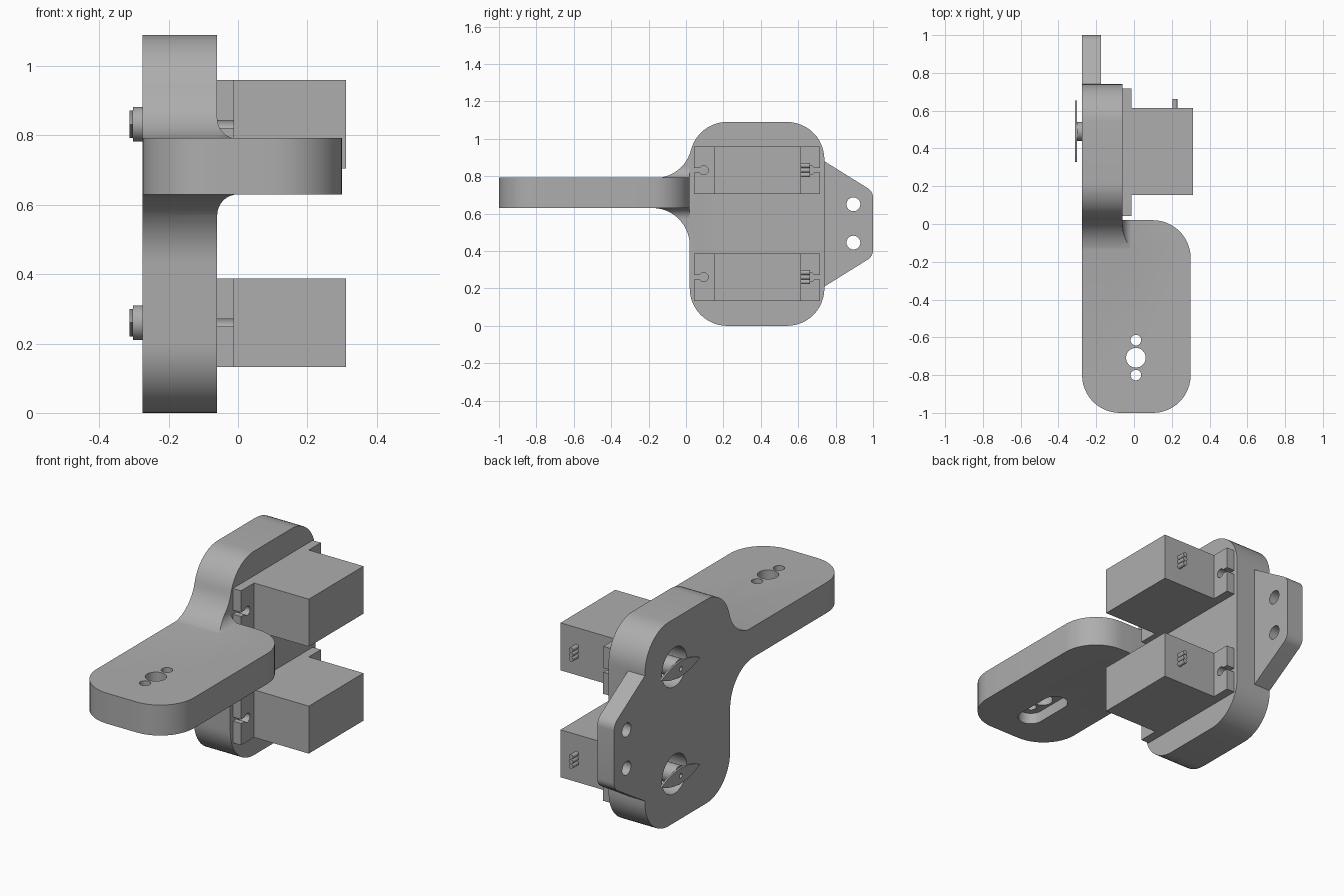
import bpy, bmesh
from math import cos, sin, radians

cube = bpy.data.objects.get("Cube")
if cube:
    bpy.data.objects.remove(cube, do_unlink=True)

grey = bpy.data.materials.new("plain grey")
grey.use_nodes = True
colour = (0.42, 0.42, 0.42, 1)
grey.diffuse_color = colour
grey.node_tree.nodes["Principled BSDF"].inputs["Base Color"].default_value = colour


def arc(u, v, r, start, end, steps=12):
    angles = [radians(start + (end - start) * i / steps) for i in range(steps + 1)]
    return [(u + r * cos(a), v + r * sin(a)) for a in angles]


def circle(u, v, r):
    return arc(u, v, r, 0, 360, 32)[:-1]


def rect(u0, u1, v0, v1):
    return [(u0, v0), (u1, v0), (u1, v1), (u0, v1)]


def prism(name, outline, axis, low, high):
    """Extrude a closed 2D outline along an axis."""
    place = {"x": lambda u, v, t: (t, u, v),
             "y": lambda u, v, t: (u, t, v),
             "z": lambda u, v, t: (u, v, t)}[axis]
    bm = bmesh.new()
    ends = [[bm.verts.new(place(u, v, t)) for u, v in outline] for t in (low, high)]
    bm.faces.new(ends[0])
    bm.faces.new(ends[1])
    for i in range(len(outline)):
        bm.faces.new((ends[0][i - 1], ends[0][i], ends[1][i], ends[1][i - 1]))
    bmesh.ops.recalc_face_normals(bm, faces=bm.faces)
    mesh = bpy.data.meshes.new(name)
    bm.to_mesh(mesh)
    bm.free()
    obj = bpy.data.objects.new(name, mesh)
    bpy.context.collection.objects.link(obj)
    mesh.materials.append(grey)
    return obj


def combine(obj, other, operation="DIFFERENCE"):
    """Apply a boolean and discard the second object."""
    mod = obj.modifiers.new("boolean", "BOOLEAN")
    mod.operation, mod.object, mod.solver = operation, other, "EXACT"
    bpy.context.view_layer.objects.active = obj
    bpy.ops.object.modifier_apply(modifier=mod.name)
    bpy.data.objects.remove(other, do_unlink=True)


def smooth(obj):
    bpy.ops.object.select_all(action="DESELECT")
    obj.select_set(True)
    bpy.context.view_layer.objects.active = obj
    bpy.ops.object.shade_smooth_by_angle(angle=radians(30))


LEFT_FACE, RIGHT_FACE = -0.06, -0.275
SERVO_HEIGHTS = (0.26, 0.832)
SHAFT_Y = 0.49

# Upright plate: rounded block sweeping into the arm
plate_outline = (arc(0.22, 0.2, 0.2, 180, 270) + arc(0.54, 0.2, 0.2, 270, 360)
                 + arc(0.54, 0.89, 0.2, 0, 90) + arc(0.22, 0.89, 0.2, 90, 165.5)
                 + arc(-0.167, 0.99, 0.2, -14.5, -90)[1:]
                 + arc(-0.18, 0.43, 0.2, 90, 0))
bracket = prism("bracket", plate_outline, "x", RIGHT_FACE, LEFT_FACE)

# Small side fillets where the plate meets the arm
fillet = prism("side_fillet", plate_outline, "x", LEFT_FACE - 0.01, 0.02)
fillet_profile = (arc(0, 0.85, 0.06, 270, 180, 8) + [(-0.08, 0.85), (-0.08, 0.57)]
                  + arc(0, 0.57, 0.06, 180, 90, 8))
combine(fillet, prism("fillet_shape", fillet_profile, "y", -0.3, 0.02), "INTERSECT")

# Horizontal arm with three rounded corners
arm_outline = (arc(-0.075, -0.8, 0.2, 180, 270) + arc(0.1, -0.8, 0.2, 270, 360)
               + arc(0.1, -0.18, 0.2, 0, 90) + [(RIGHT_FACE, 0.02)])
arm = prism("arm", arm_outline, "z", 0.63, 0.793)

# Mounting tab at the back
tab_outline = ([(0.7, 0.184), (0.74, 0.21)] + arc(0.94, 0.405, 0.06, -57, 0, 6)
               + arc(0.94, 0.685, 0.06, 0, 57, 6) + [(0.74, 0.88), (0.7, 0.906)])
tab = prism("mounting_tab", tab_outline, "x", RIGHT_FACE, -0.175)
for part in (arm, fillet, tab):
    combine(bracket, part, "UNION")

# Holes through the tab, around the shafts and in the arm
for z in (0.445, 0.65):
    combine(bracket, prism("hole", circle(0.895, z, 0.037), "x", -0.4, 0))
for z in SERVO_HEIGHTS:
    combine(bracket, prism("hole", circle(SHAFT_Y, z, 0.105), "x", -0.4, -0.13))
slot = arc(0.01, -0.8, 0.065, 180, 360) + arc(0.01, -0.61, 0.065, 0, 180)
combine(bracket, prism("slot", slot, "z", 0.5, 0.69))
for y, r in ((-0.8, 0.028), (-0.708, 0.052), (-0.615, 0.028)):
    combine(bracket, prism("hole", circle(0.01, y, r), "z", 0.5, 0.9))
smooth(bracket)

for place, z in zip(("lower", "upper"), SERVO_HEIGHTS):
    # Motor case, its connector pins and slotted flange
    prism(place + "_motor_case", rect(0.153, 0.615, z - 0.127, z + 0.127), "x", -0.015, 0.312)
    for i in (-1, 0, 1):
        pin = prism(place + "_connector_pin", circle(0.217, z + i * 0.025, 0.0125),
                    "y", 0.6, 0.663)
        smooth(pin)
    flange = prism(place + "_flange", rect(0.043, 0.717, z - 0.127, z + 0.127),
                   "x", LEFT_FACE, -0.012)
    for y, edge in ((0.095, 0), (0.665, 0.8)):
        combine(flange, prism("hole", circle(y, z, 0.024), "x", -0.2, 0.1))
        combine(flange, prism("notch", rect(min(y, edge), max(y, edge), z - 0.011, z + 0.011),
                              "x", -0.2, 0.1))
    smooth(flange)

    # Output hub and pointed horn, with a screw hole
    hub = prism(place + "_hub", circle(SHAFT_Y, z, 0.05), "x", -0.303, -0.12)
    blade = (arc(SHAFT_Y, z - 0.312, 0.352, 62.4, 117.6, 20)
             + arc(SHAFT_Y, z + 0.312, 0.352, 242.4, 297.6, 20)[1:-1])
    horn = prism(place + "_horn", blade, "x", -0.313, -0.303)
    for part in (hub, horn):
        combine(part, prism("screw_hole", circle(SHAFT_Y, z, 0.012), "x", -0.4, -0.26))
        smooth(part)
